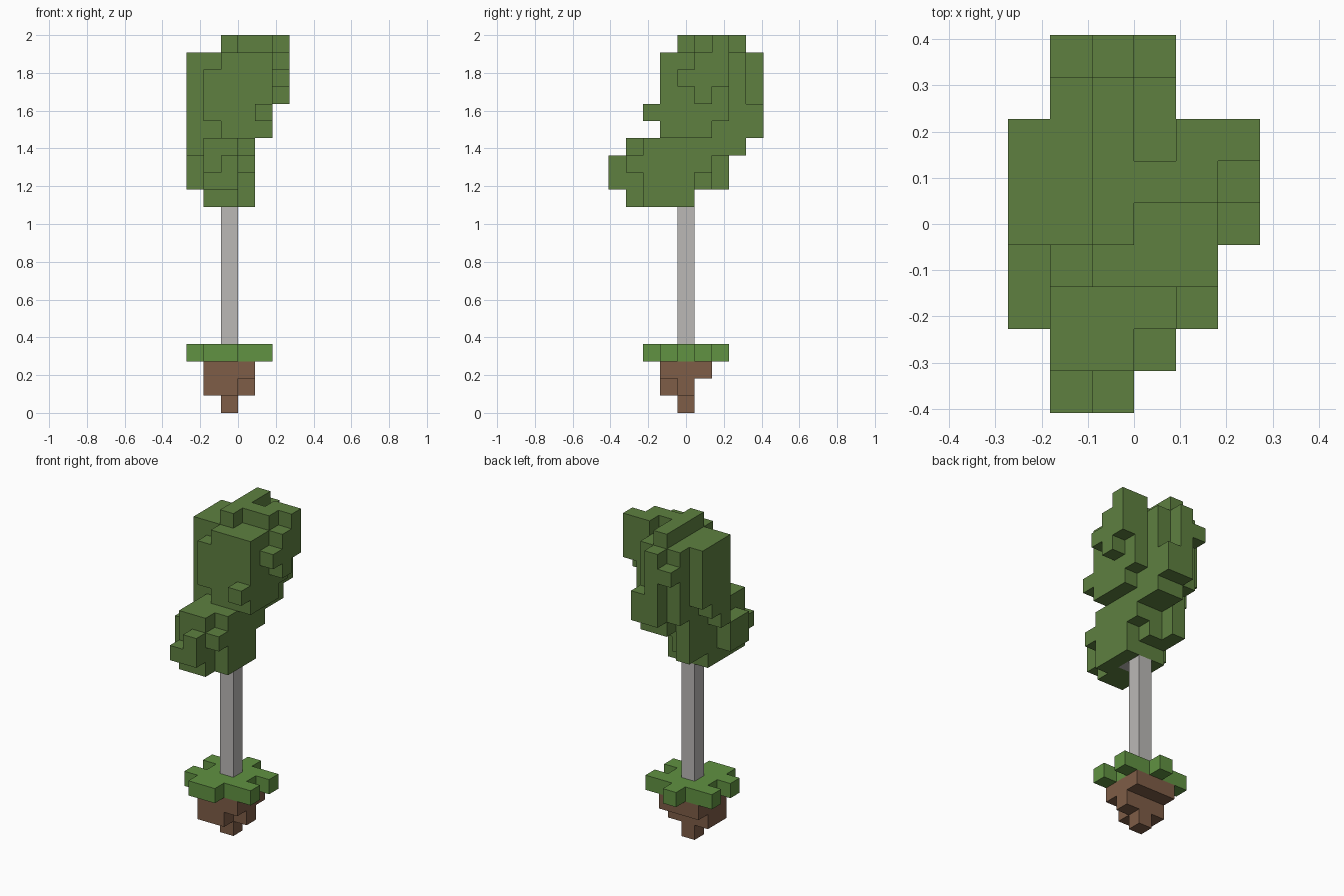
import bpy
import bmesh
from mathutils import Vector

cube = bpy.data.objects.get("Cube")
if cube:
    bpy.data.objects.remove(cube, do_unlink=True)

UNIT = 2 / 22                      # edge length of one block
ORIGIN = Vector((-3, -4.5, 0))     # grid corner, in blocks


def material(name, color):
    mat = bpy.data.materials.new(name)
    mat.use_nodes = True
    rgba = (*color, 1)
    mat.diffuse_color = rgba
    mat.node_tree.nodes["Principled BSDF"].inputs["Base Color"].default_value = rgba
    return mat


def fill(boxes):
    """Cells covered by boxes given as inclusive x, y and z block ranges."""
    return {(x, y, z)
            for x0, x1, y0, y1, z0, z1 in boxes
            for x in range(x0, x1 + 1)
            for y in range(y0, y1 + 1)
            for z in range(z0, z1 + 1)}


def build(name, cells, mat):
    """Outer skin of a set of blocks, with coplanar faces merged."""
    bm = bmesh.new()
    for cell in cells:
        for axis in range(3):
            for side in (-1, 1):
                step = Vector((0, 0, 0))
                step[axis] = side
                if tuple(int(c) for c in Vector(cell) + step) in cells:
                    continue
                u, v = Vector((0, 0, 0)), Vector((0, 0, 0))
                u[(axis + 1) % 3] = 0.5
                v[(axis + 2) % 3] = 0.5 * side
                mid = Vector(cell) + Vector((0.5, 0.5, 0.5)) + step / 2
                ring = (mid - u - v, mid + u - v, mid + u + v, mid - u + v)
                bm.faces.new([bm.verts.new((p + ORIGIN) * UNIT) for p in ring])
    bmesh.ops.remove_doubles(bm, verts=bm.verts[:], dist=UNIT / 100)
    bmesh.ops.dissolve_limit(bm, angle_limit=0.01,
                             verts=bm.verts[:], edges=bm.edges[:])
    mesh = bpy.data.meshes.new(name)
    bm.to_mesh(mesh)
    bm.free()
    mesh.materials.append(mat)
    obj = bpy.data.objects.new(name, mesh)
    bpy.context.collection.objects.link(obj)
    return obj


leaf_green = material("leaf green", (0.112, 0.216, 0.051))
grass_green = material("grass green", (0.119, 0.287, 0.054))
soil_brown = material("soil brown", (0.209, 0.109, 0.063))
bark_grey = material("bark grey", (0.497, 0.485, 0.468))

# Soil clump tapering to a point
soil = fill([
    (2, 2, 4, 4, 0, 0),
    (1, 2, 3, 4, 1, 1), (3, 3, 4, 4, 1, 1),
    (1, 3, 3, 5, 2, 2),
])
build("soil", soil, soil_brown)

# Ragged grass slab
grass = fill([
    (1, 3, 3, 5, 3, 3),
    (1, 2, 2, 2, 3, 3), (2, 2, 6, 6, 3, 3),
    (0, 4, 3, 3, 3, 3), (0, 4, 5, 5, 3, 3),
])
build("grass", grass, grass_green)

# Straight trunk with a kink under the crown
trunk = fill([(2, 2, 4, 4, 4, 11), (2, 2, 3, 3, 12, 12)])
build("trunk", trunk, bark_grey)

# Lower crown, leaning to the front
lower_crown = fill([
    (1, 2, 1, 4, 12, 15), (3, 3, 2, 4, 12, 15),
    (0, 0, 2, 3, 13, 14),
    (1, 1, 0, 0, 13, 13), (2, 2, 0, 0, 13, 14), (3, 3, 1, 1, 14, 14),
    (1, 2, 5, 5, 13, 15), (3, 3, 5, 5, 14, 15),
    (1, 1, 6, 6, 13, 15), (2, 3, 6, 7, 15, 15),
])

# Upper crown, leaning to the back
upper_crown = fill([
    (2, 4, 3, 5, 16, 20), (1, 1, 3, 3, 17, 19), (4, 4, 2, 2, 17, 17),
    (0, 1, 4, 5, 16, 20), (0, 0, 4, 4, 15, 15),
    (0, 4, 6, 6, 17, 20), (1, 3, 6, 7, 16, 20),
    (2, 3, 8, 8, 16, 17), (2, 2, 8, 8, 18, 20), (1, 1, 8, 8, 19, 19),
])

# Top ridge and the stepped twig on the left side
crown_tips = fill([
    (5, 5, 5, 6, 19, 20), (5, 5, 4, 4, 19, 19), (5, 5, 5, 5, 18, 18),
    (2, 2, 4, 7, 21, 21), (3, 4, 5, 5, 21, 21), (4, 5, 6, 6, 21, 21),
])
build("crown", (lower_crown | upper_crown | crown_tips) - trunk, leaf_green)
